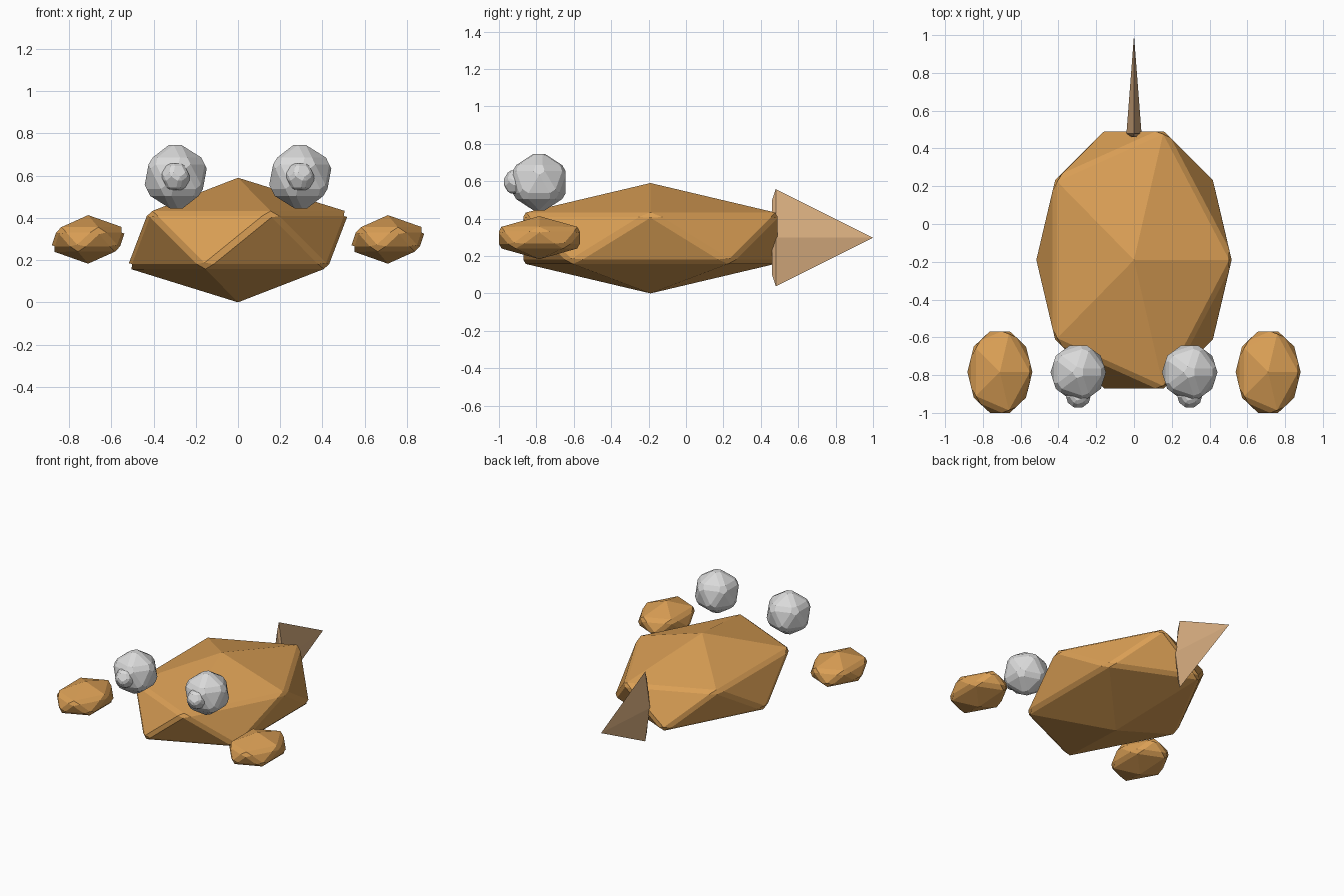
import bpy, bmesh, math
from mathutils import Vector

if "Cube" in bpy.data.objects:
    bpy.data.objects.remove(bpy.data.objects["Cube"])


def material(name, rgb):
    m = bpy.data.materials.new(name)
    m.diffuse_color = (*rgb, 1)
    m.use_nodes = True
    m.node_tree.nodes["Principled BSDF"].inputs["Base Color"].default_value = m.diffuse_color
    return m


ORANGE = material("warm_orange", (0.70, 0.345, 0.09))
GREY = material("pale_grey", (0.70, 0.70, 0.70))
TAN = material("tan", (0.72, 0.44, 0.225))


def finish(name, bm, mat, loc=(0, 0, 0)):
    bmesh.ops.recalc_face_normals(bm, faces=bm.faces)
    me = bpy.data.meshes.new(name)
    bm.to_mesh(me)
    bm.free()
    me.materials.append(mat)
    ob = bpy.data.objects.new(name, me)
    ob.location = loc
    bpy.context.collection.objects.link(ob)
    return ob


def gem(name, loc, half, radii, mat, bevel=0.02):
    """Stretched icosahedron with its sharp edges chamfered, fitted to half extents."""
    bm = bmesh.new()
    bmesh.ops.create_icosphere(bm, subdivisions=1, radius=1)
    bmesh.ops.scale(bm, vec=radii, verts=bm.verts)
    bm.normal_update()
    sharp = [e for e in bm.edges if e.calc_face_angle(0) > math.radians(30)]
    bmesh.ops.bevel(bm, geom=sharp, offset=bevel, offset_type='OFFSET',
                    segments=1, profile=0.5, affect='EDGES', clamp_overlap=True)
    size = [max(abs(v.co[i]) for v in bm.verts) for i in range(3)]
    bmesh.ops.scale(bm, vec=Vector([h / s for h, s in zip(half, size)]), verts=bm.verts)
    return finish(name, bm, mat, loc)


# Body
gem("body", (0, -0.19, 0.295), (0.517, 0.68, 0.295), (0.59, 0.815, 0.295), ORANGE)

# Claws, eyes and pupils on both sides
for side, s in (("left", -1), ("right", 1)):
    gem(side + "_claw", (s * 0.71, -0.784, 0.298), (0.172, 0.216, 0.115),
        (0.20, 0.267, 0.115), ORANGE)
    gem(side + "_eye", (s * 0.295, -0.785, 0.595), (0.147, 0.142, 0.151),
        (0.174, 0.174, 0.174), GREY)
    gem(side + "_pupil", (s * 0.295, -0.905, 0.595), (0.068, 0.067, 0.062),
        (0.087, 0.087, 0.087), GREY)

# Tail fin: thin diamond pyramid with a chamfered base
bm = bmesh.new()
rings = []
for y, w, h in ((0.46, 0.02, 0.2), (0.48, 0.04, 0.26)):
    rings.append([bm.verts.new((x, y, 0.298 + z))
                  for x, z in ((w, 0), (0, h), (-w, 0), (0, -h))])
tip = bm.verts.new((0, 1.0, 0.298))
bm.faces.new(rings[0])
for i in range(4):
    j = (i + 1) % 4
    bm.faces.new((rings[0][i], rings[0][j], rings[1][j], rings[1][i]))
    bm.faces.new((rings[1][i], rings[1][j], tip))
finish("tail_fin", bm, TAN)
